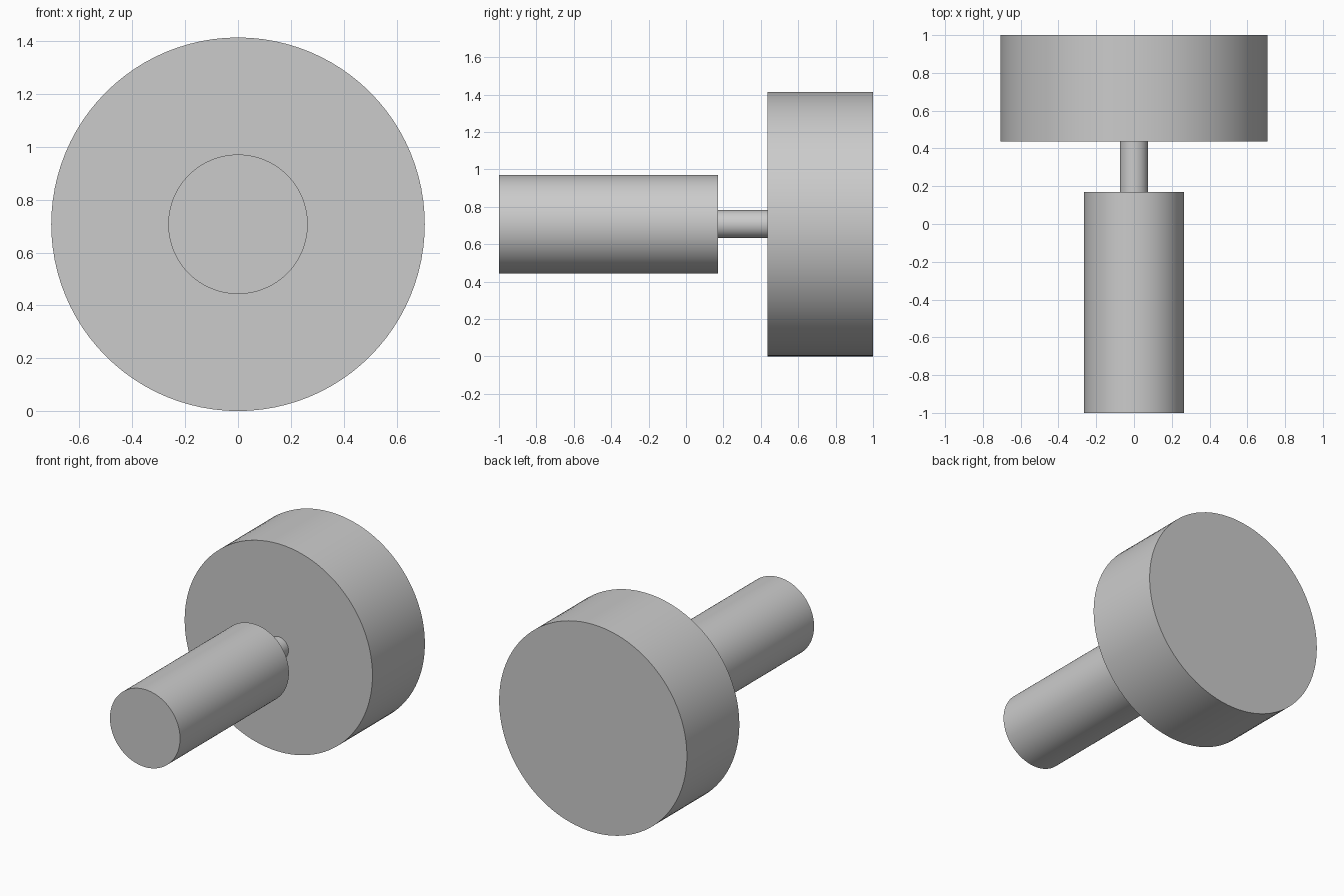
import bpy
import math

cube = bpy.data.objects.get("Cube")
if cube:
    bpy.data.objects.remove(cube, do_unlink=True)

# Single plain grey
GREY = (0.6, 0.6, 0.6, 1.0)
grey = bpy.data.materials.new("light_grey")
grey.use_nodes = True
grey.diffuse_color = GREY
grey.node_tree.nodes["Principled BSDF"].inputs["Base Color"].default_value = GREY

WHEEL_RADIUS = 0.707


def axle_cylinder(name, radius, y_start, y_end):
    """Smooth capped cylinder lying along y on the shared axis."""
    bpy.ops.mesh.primitive_cylinder_add(
        vertices=96, radius=radius, depth=y_end - y_start,
        location=(0, (y_start + y_end) / 2, WHEEL_RADIUS),
        rotation=(math.pi / 2, 0, 0))
    part = bpy.context.object
    part.name = name
    part.data.materials.append(grey)
    bpy.ops.object.shade_smooth_by_angle(angle=math.radians(30))
    return part


# Motor body, thin shaft and wide wheel share one axis
axle_cylinder("motor_body", 0.264, -1.0, 0.17)
axle_cylinder("shaft", 0.075, 0.17, 0.436)
axle_cylinder("wheel", WHEEL_RADIUS, 0.436, 1.0)
